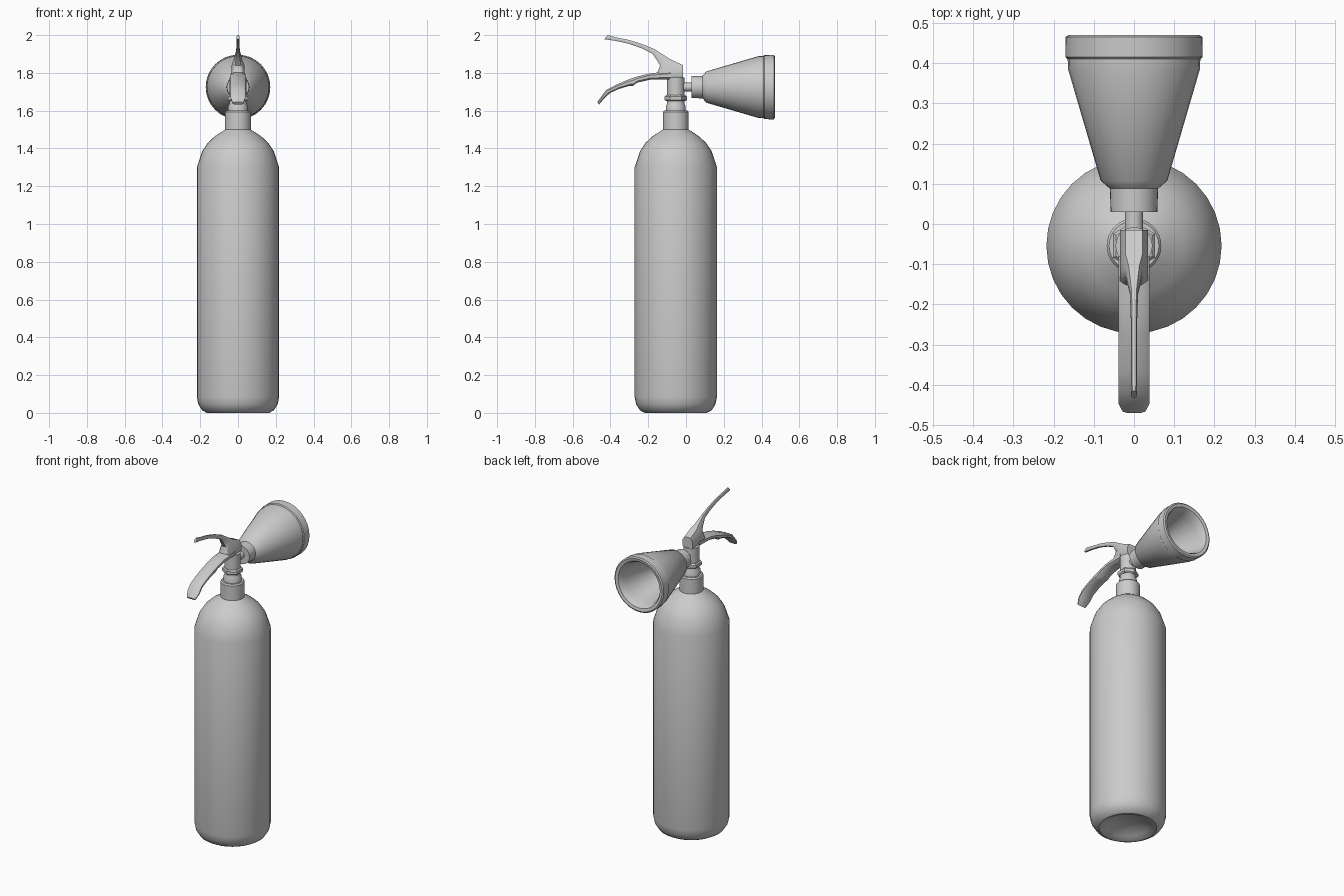
import bpy, bmesh, math
from mathutils import Vector

if "Cube" in bpy.data.objects:
    bpy.data.objects.remove(bpy.data.objects["Cube"])

CY = -0.054   # y of the cylinder axis
HZ = 1.725    # z of the horn axis


def finish(name, bm, angle=35):
    bmesh.ops.remove_doubles(bm, verts=bm.verts, dist=1e-5)
    bmesh.ops.recalc_face_normals(bm, faces=bm.faces)
    me = bpy.data.meshes.new(name)
    bm.to_mesh(me)
    bm.free()
    ob = bpy.data.objects.new(name, me)
    bpy.context.collection.objects.link(ob)
    bpy.ops.object.select_all(action='DESELECT')
    ob.select_set(True)
    bpy.context.view_layer.objects.active = ob
    bpy.ops.object.shade_smooth_by_angle(angle=math.radians(angle))
    return ob


def bridge(bm, rings):
    n = len(rings[0])
    for a, b in zip(rings, rings[1:]):
        for i in range(n):
            j = (i + 1) % n
            bm.faces.new((a[i], a[j], b[j], b[i]))


def lathe(name, profile, place, n=32, phase=0.0, angle=35):
    """Revolve (radius, height) points; place maps local xyz to the world."""
    bm = bmesh.new()
    rings = []
    for r, h in profile:
        r = max(r, 1e-7)
        rings.append([bm.verts.new(place(r * math.cos(phase + math.tau * i / n),
                                         r * math.sin(phase + math.tau * i / n), h))
                      for i in range(n)])
    bridge(bm, rings)
    return finish(name, bm, angle)


def lever(name, sections):
    """Loft chamfered sections given as (top yz, bottom yz, half width)."""
    bm = bmesh.new()
    shape = [(-1, .3), (-.6, 0), (.6, 0), (1, .3), (1, .75), (.7, 1), (-.7, 1), (-1, .75)]
    rings = []
    for top, bot, w in sections:
        t, b = Vector((0, *top)), Vector((0, *bot))
        rings.append([bm.verts.new(t.lerp(b, f) + Vector((u * w, 0, 0))) for u, f in shape])
    bridge(bm, rings)
    bm.faces.new(rings[0])
    bm.faces.new(rings[-1])
    return finish(name, bm, 40)


def upright(x, y, h):
    return (x, y + CY, h)


def sideways(x, y, h):
    return (x, h, y + HZ)


# Tank with dished base, domed shoulder and neck
lathe("tank", [(0, .045), (.08, .037), (.125, .015), (.15, .002), (.165, 0), (.19, .014),
               (.21, .045), (.218, .085), (.218, 1.30), (.19, 1.385), (.16, 1.43),
               (.122, 1.465), (.068, 1.50), (.068, 1.592), (.062, 1.60), (0, 1.60)], upright)

# Valve stem, hexagonal nut and valve body
lathe("valve_stem", [(0, 1.59), (.052, 1.59), (.052, 1.625), (.046, 1.635), (.046, 1.66), (0, 1.66)],
      upright, 24)
lathe("valve_nut", [(0, 1.65), (.052, 1.65), (.06, 1.657), (.06, 1.674), (.052, 1.682), (0, 1.682)],
      upright, 6, math.pi / 2, 25)
lathe("valve_body", [(0, 1.67), (.046, 1.67), (.046, 1.775), (0, 1.775)], upright, 24)

# Discharge horn and its connecting pipe
lathe("horn_pipe", [(0, -.04), (.023, -.04), (.023, .05), (0, .05)], sideways, 16)
lathe("horn", [(0, .03), (.058, .03), (.06, .088), (.083, .108), (.164, .385), (.165, .41),
               (.170, .415), (.171, .465), (.163, .470), (.145, .466), (.134, .448),
               (.128, .41), (.055, .115), (0, .115)], sideways)

# Squeeze lever with its hinge block
lever("upper_lever", [((-.015, 1.84), (-.015, 1.765), .035),
                      ((-.075, 1.868), (-.165, 1.765), .035),
                      ((-.105, 1.886), (-.137, 1.84), .022),
                      ((-.165, 1.925), (-.178, 1.902), .010),
                      ((-.23, 1.952), (-.238, 1.931), .008),
                      ((-.30, 1.974), (-.305, 1.955), .008),
                      ((-.37, 1.988), (-.376, 1.970), .008),
                      ((-.415, 2.0), (-.432, 1.978), .007)])

# Carrying handle with a finger step underneath
lever("lower_handle", [((-.08, 1.81), (-.08, 1.765), .038),
                       ((-.19, 1.797), (-.185, 1.765), .039),
                       ((-.25, 1.783), (-.26, 1.748), .039),
                       ((-.275, 1.775), (-.278, 1.732), .039),
                       ((-.31, 1.763), (-.30, 1.731), .039),
                       ((-.37, 1.737), (-.352, 1.716), .039),
                       ((-.423, 1.709), (-.40, 1.695), .039),
                       ((-.452, 1.670), (-.433, 1.665), .039),
                       ((-.470, 1.645), (-.460, 1.633), .028)])
